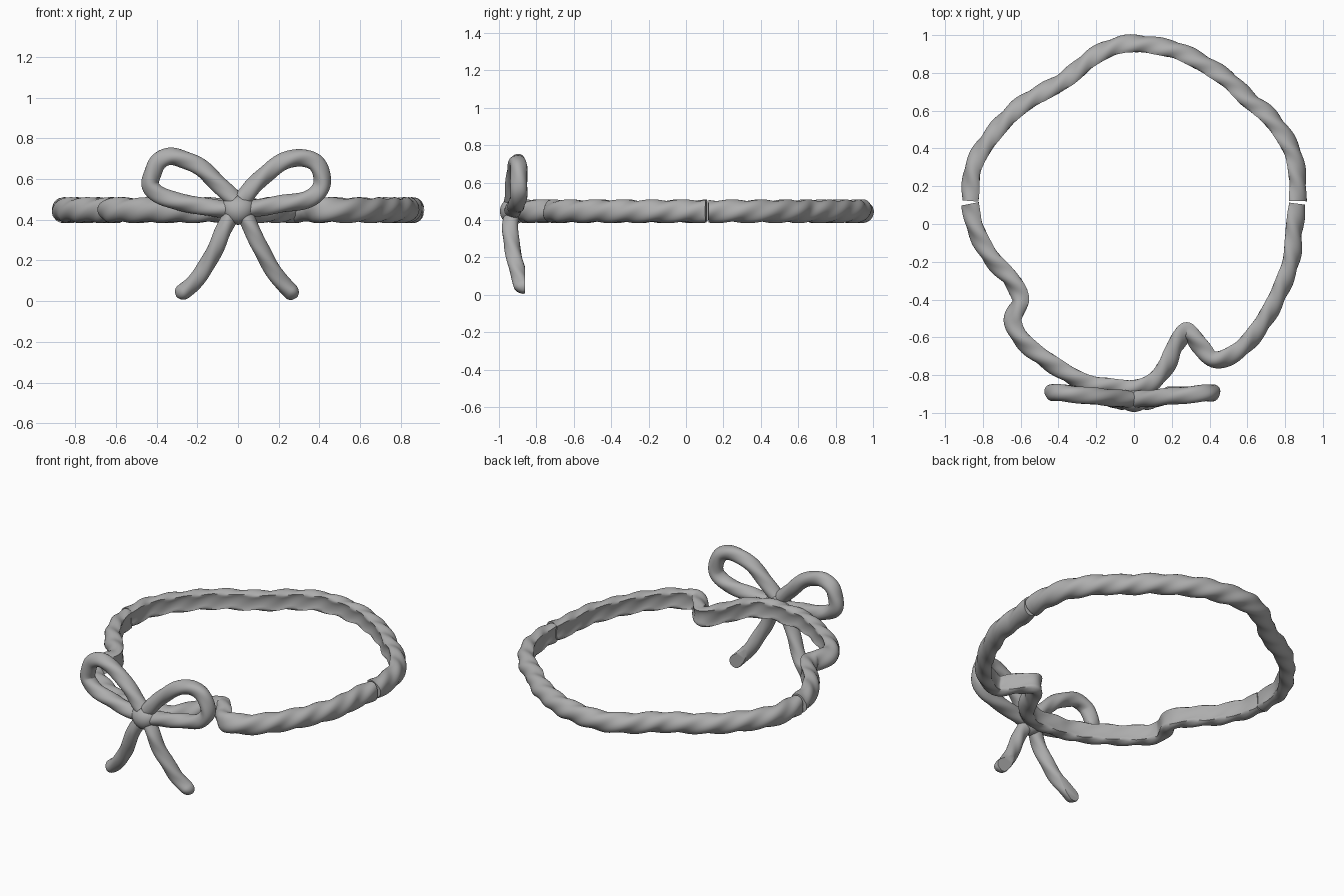
import bpy, bmesh, math
from mathutils import Vector

cube = bpy.data.objects.get("Cube")
if cube:
    bpy.data.objects.remove(cube, do_unlink=True)

grey = bpy.data.materials.new("soft_grey")
grey.use_nodes = True
colour = (0.42, 0.42, 0.42, 1)
grey.diffuse_color = colour
grey.node_tree.nodes["Principled BSDF"].inputs["Base Color"].default_value = colour


def finish(bm, name, angle=50):
    bmesh.ops.recalc_face_normals(bm, faces=bm.faces)
    mesh = bpy.data.meshes.new(name)
    bm.to_mesh(mesh)
    bm.free()
    mesh.materials.append(grey)
    obj = bpy.data.objects.new(name, mesh)
    bpy.context.collection.objects.link(obj)
    bpy.ops.object.select_all(action='DESELECT')
    obj.select_set(True)
    bpy.context.view_layer.objects.active = obj
    bpy.ops.object.shade_smooth_by_angle(angle=math.radians(angle))
    return obj


def spline(points, steps=12):
    """Smooth path through the points."""
    pts = [Vector(p) for p in points]
    pts = [2 * pts[0] - pts[1]] + pts + [2 * pts[-1] - pts[-2]]
    path = []
    for a, b, c, d in zip(pts, pts[1:], pts[2:], pts[3:]):
        for i in range(steps):
            t = i / steps
            path.append(0.5 * (2 * b + (c - a) * t + (2 * a - 5 * b + 4 * c - d) * t * t
                               + (3 * b - a - 3 * c + d) * t ** 3))
    return path + [pts[-2]]


def rope(path, up, wide, tall, ridge=0.07, pitch=0.5, flat=1.0, round_end=False, sides=28):
    """Twisted tube along a path; flat < 1 trims its inner side to a shallow hollow."""
    bm = bmesh.new()
    up = Vector(up)
    total = sum((b - a).length for a, b in zip(path, path[1:]))
    rings, run = [], 0
    for i, p in enumerate(path):
        if i:
            run += (p - path[i - 1]).length
        tangent = path[min(i + 1, len(path) - 1)] - path[max(i - 1, 0)]
        side = tangent.cross(up).normalized()
        # rounded tip on loose ends
        left = total - run
        tip = 1.0
        if round_end and left < wide:
            tip = math.sqrt(max(0.02, 1 - (1 - left / wide) ** 2))
        ring = []
        for k in range(sides):
            ang = math.tau * k / sides
            r = tip * (1 - ridge + ridge * math.cos(3 * (ang - math.tau * run / pitch)))
            u, v = r * math.cos(ang), r * math.sin(ang)
            if u > flat:
                u = flat - 0.4 * (u - flat)
            ring.append(bm.verts.new(p + side * wide * u + up * tall * v))
        rings.append(ring)
    for a, b in zip(rings, rings[1:]):
        for k in range(sides):
            n = (k + 1) % sides
            bm.faces.new((a[k], a[n], b[n], b[k]))
    bm.faces.new(rings[0])
    bm.faces.new(rings[-1])
    return bm


# Band: two twisted halves with a hairline gap between them
LEVEL = 0.447
back = [(-.857, .121), (-.84, .3), (-.745, .46), (-.59, .62), (-.36, .755), (-.22, .87),
        (-.1, .93), (0, .945), (.13, .93), (.27, .89), (.48, .765), (.6, .65), (.71, .56),
        (.82, .4), (.855, .25), (.855, .121)]
front = [(.855, .109), (.835, -.05), (.82, -.2), (.74, -.4), (.65, -.55), (.55, -.66),
         (.43, -.71), (.36, -.64), (.28, -.555), (.21, -.64), (.16, -.75), (.09, -.83),
         (0, -.86), (-.14, -.85), (-.29, -.815), (-.54, -.65), (-.63, -.52), (-.59, -.4),
         (-.64, -.29), (-.75, -.17), (-.83, -.02), (-.857, .109)]
for name, pts in (("band_back", back), ("band_front", front)):
    path = spline([(x, y, LEVEL) for x, y in pts])
    finish(rope(path, (0, 0, 1), 0.06, 0.064, flat=0.6), name)

# Bow loops: each leaves the knot high and returns low
left_loop = [(.03, .45), (.1, .46), (.2, .475), (.3, .49), (.37, .515), (.41, .56), (.41, .62),
             (.38, .68), (.32, .705), (.25, .695), (.18, .66), (.1, .59), (.02, .5)]
right_loop = [(-.03, .45), (-.11, .455), (-.22, .475), (-.32, .495), (-.39, .525), (-.43, .57),
              (-.42, .63), (-.39, .685), (-.33, .71), (-.26, .695), (-.19, .66), (-.11, .59),
              (-.02, .5)]
for name, pts in (("bow_loop_left", left_loop), ("bow_loop_right", right_loop)):
    path = spline([(x, -.93 + .09 * abs(x), z) for x, z in pts])
    finish(rope(path, (0, 1, 0), 0.045, 0.047, ridge=0.05, pitch=0.6), name)

# Bow tails: swing backward toward the tips, sliced flat behind
left_tail = [(.03, -.93, .43), (.07, -.94, .35), (.11, -.93, .26), (.18, -.905, .14),
             (.23, -.885, .075), (.29, -.87, .02)]
right_tail = [(-.03, -.93, .43), (-.07, -.94, .35), (-.11, -.93, .26), (-.17, -.905, .15),
              (-.23, -.885, .08), (-.3, -.87, .02)]
for name, pts in (("bow_tail_left", left_tail), ("bow_tail_right", right_tail)):
    bm = rope(spline(pts), (0, 1, 0), 0.042, 0.045, ridge=0.05, pitch=0.6, round_end=True)
    cut = bmesh.ops.bisect_plane(bm, geom=bm.verts[:] + bm.edges[:] + bm.faces[:],
                                 plane_co=(0, -.86, 0), plane_no=(0, 1, 0), clear_outer=True)
    edges = [e for e in cut["geom_cut"] if isinstance(e, bmesh.types.BMEdge)]
    bmesh.ops.holes_fill(bm, edges=edges)
    finish(bm, name)

# Knot: rounded bead, narrower toward the bottom
bm = bmesh.new()
bmesh.ops.create_uvsphere(bm, u_segments=32, v_segments=20, radius=1)
for v in bm.verts:
    x, y, z = v.co
    v.co = (x * (0.082 + 0.016 * z), -.925 + y * 0.07, 0.447 + z * 0.072)
finish(bm, "bow_knot")
